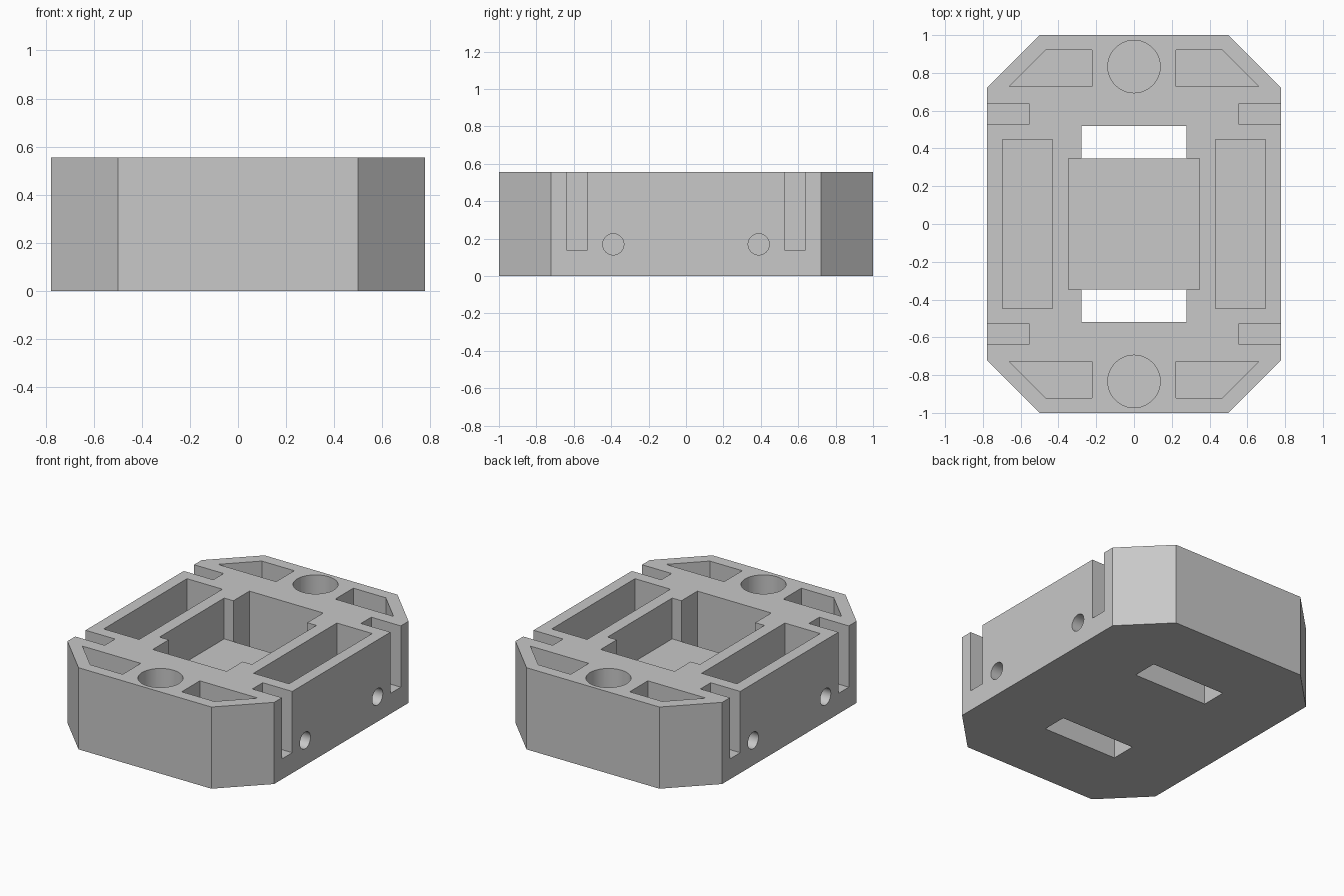
import bpy, bmesh, math
from mathutils import Matrix

cube = bpy.data.objects.get("Cube")
if cube:
    bpy.data.objects.remove(cube, do_unlink=True)

S = 1 / 18      # design unit: the block is 36 units long
TOP = 10        # block height in design units

grey = bpy.data.materials.new("plain grey")
grey.use_nodes = True
colour = (0.58, 0.58, 0.58, 1)
grey.diffuse_color = colour
grey.node_tree.nodes["Principled BSDF"].inputs["Base Color"].default_value = colour


def prism(name, outline, z0, z1):
    """Extrude an outline in x and y between two heights."""
    bm = bmesh.new()
    face = bm.faces.new([bm.verts.new((x * S, y * S, z0 * S)) for x, y in outline])
    up = bmesh.ops.extrude_face_region(bm, geom=[face])["geom"]
    bmesh.ops.translate(bm, vec=(0, 0, (z1 - z0) * S),
                        verts=[v for v in up if isinstance(v, bmesh.types.BMVert)])
    bmesh.ops.recalc_face_normals(bm, faces=bm.faces)
    mesh = bpy.data.meshes.new(name)
    bm.to_mesh(mesh)
    bm.free()
    mesh.materials.append(grey)
    obj = bpy.data.objects.new(name, mesh)
    bpy.context.collection.objects.link(obj)
    return obj


def rect(x0, x1, y0, y1):
    return [(x0, y0), (x1, y0), (x1, y1), (x0, y1)]


def circle(cx, cy, r, n=48):
    return [(cx + r * math.cos(2 * math.pi * i / n), cy + r * math.sin(2 * math.pi * i / n))
            for i in range(n)]


def flip(outline, sx, sy):
    return [(x * sx, y * sy) for x, y in outline]


# Chamfered block
body = prism("chamfered_block",
             [(9, -18), (14, -13), (14, 13), (9, 18), (-9, 18), (-14, 13), (-14, -13), (-9, -18)],
             0, TOP)


def cut(tool):
    tool.hide_render = True
    mod = body.modifiers.new("cut", 'BOOLEAN')
    mod.operation, mod.solver, mod.object = 'DIFFERENCE', 'EXACT', tool
    bpy.context.view_layer.objects.active = body
    bpy.ops.object.modifier_apply(modifier=mod.name)
    bpy.data.objects.remove(tool, do_unlink=True)


# Square centre pocket
cut(prism("centre_cutter", rect(-6.25, 6.25, -6.25, 6.25), 5, TOP + 1))

for s in (1, -1):
    # Through window and round socket at each end
    cut(prism("window_cutter", flip(rect(-5, 5, 6.25, 9.35), 1, s), -1, TOP + 1))
    cut(prism("socket_cutter", circle(0, 15 * s, 2.5), 2, TOP + 1))
    # Long pocket on each side
    cut(prism("long_pocket_cutter", flip(rect(7.75, 12.55, -8.05, 8.05), s, 1), 2, TOP + 1))

for sx in (1, -1):
    for sy in (1, -1):
        # Corner pocket, side slot and side hole
        cut(prism("corner_cutter",
                  flip([(4, 13.1), (11.9, 13.1), (8.4, 16.6), (4, 16.6)], sx, sy), 2, TOP + 1))
        cut(prism("slot_cutter", flip(rect(10, 15, 9.5, 11.5), sx, sy), 2.5, TOP + 1))
        hole = prism("hole_cutter", circle(0, 0, 1.02, 32), -2, 2)
        hole.data.transform(Matrix.Translation((13.2 * sx * S, 7 * sy * S, 3.05 * S))
                            @ Matrix.Rotation(math.pi / 2, 4, 'Y'))
        cut(hole)

# Smooth round walls, keep edges sharp
bpy.ops.object.select_all(action='DESELECT')
body.select_set(True)
bpy.context.view_layer.objects.active = body
bpy.ops.object.shade_smooth_by_angle(angle=math.radians(30))
